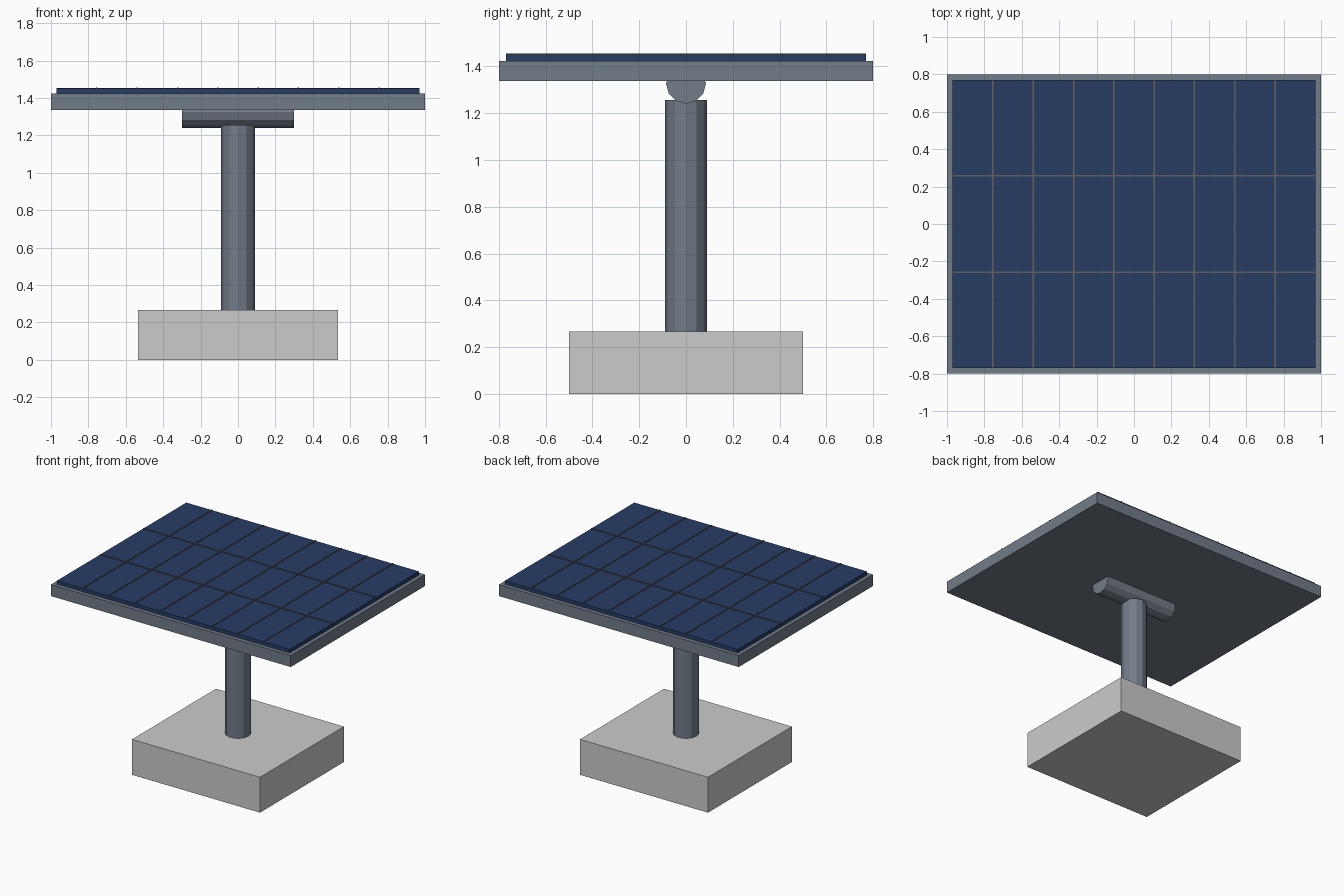
import bpy, math

if "Cube" in bpy.data.objects:
    bpy.data.objects.remove(bpy.data.objects["Cube"])


def mat(name, rgb):
    m = bpy.data.materials.new(name)
    m.diffuse_color = (*rgb, 1)
    m.use_nodes = True
    m.node_tree.nodes["Principled BSDF"].inputs["Base Color"].default_value = m.diffuse_color
    return m


STEEL = mat("steel", (0.17, 0.20, 0.25))
CONCRETE = mat("concrete", (0.60, 0.61, 0.63))
BLUE = mat("cell_blue", (0.02, 0.045, 0.13))
LINE = mat("grid_line", (0.13, 0.12, 0.11))


def box(name, x, y, z0, z1, sx, sy, m):
    bpy.ops.mesh.primitive_cube_add(size=1, location=(x, y, (z0 + z1) / 2))
    o = bpy.context.object
    o.name = name
    o.scale = (sx, sy, z1 - z0)
    bpy.ops.object.transform_apply(location=False, rotation=False, scale=True)
    o.data.materials.append(m)


def cylinder(name, z, r, length, rot, m):
    bpy.ops.mesh.primitive_cylinder_add(vertices=12, radius=r, depth=length,
                                        location=(0, 0, z), rotation=rot)
    o = bpy.context.object
    o.name = name
    o.data.materials.append(m)


# Footing, post and horizontal pivot
box("concrete_base", 0, 0, 0, 0.267, 1.067, 1.0, CONCRETE)
cylinder("post", (0.267 + 1.257) / 2, 0.09, 1.257 - 0.267, (0, 0, 0), STEEL)
cylinder("pivot_tube", 1.326, 0.085, 0.6, (0, math.pi / 2, 0), STEEL)

# Panel: backing frame and raised cell slab
W, D = 1.94, 1.54
box("panel_frame", 0, 0, 1.337, 1.423, 2.0, 1.6, STEEL)
box("cell_slab", 0, 0, 1.423, 1.45, W, D, BLUE)

# Raised divider strips: 9 columns by 3 rows
for i in range(1, 9):
    box(f"column_divider_{i}", (i / 9 - 0.5) * W, 0, 1.445, 1.455, 0.008, D, LINE)
for j in range(1, 3):
    box(f"row_divider_{j}", 0, (j / 3 - 0.5) * D, 1.445, 1.4545, W, 0.008, LINE)
